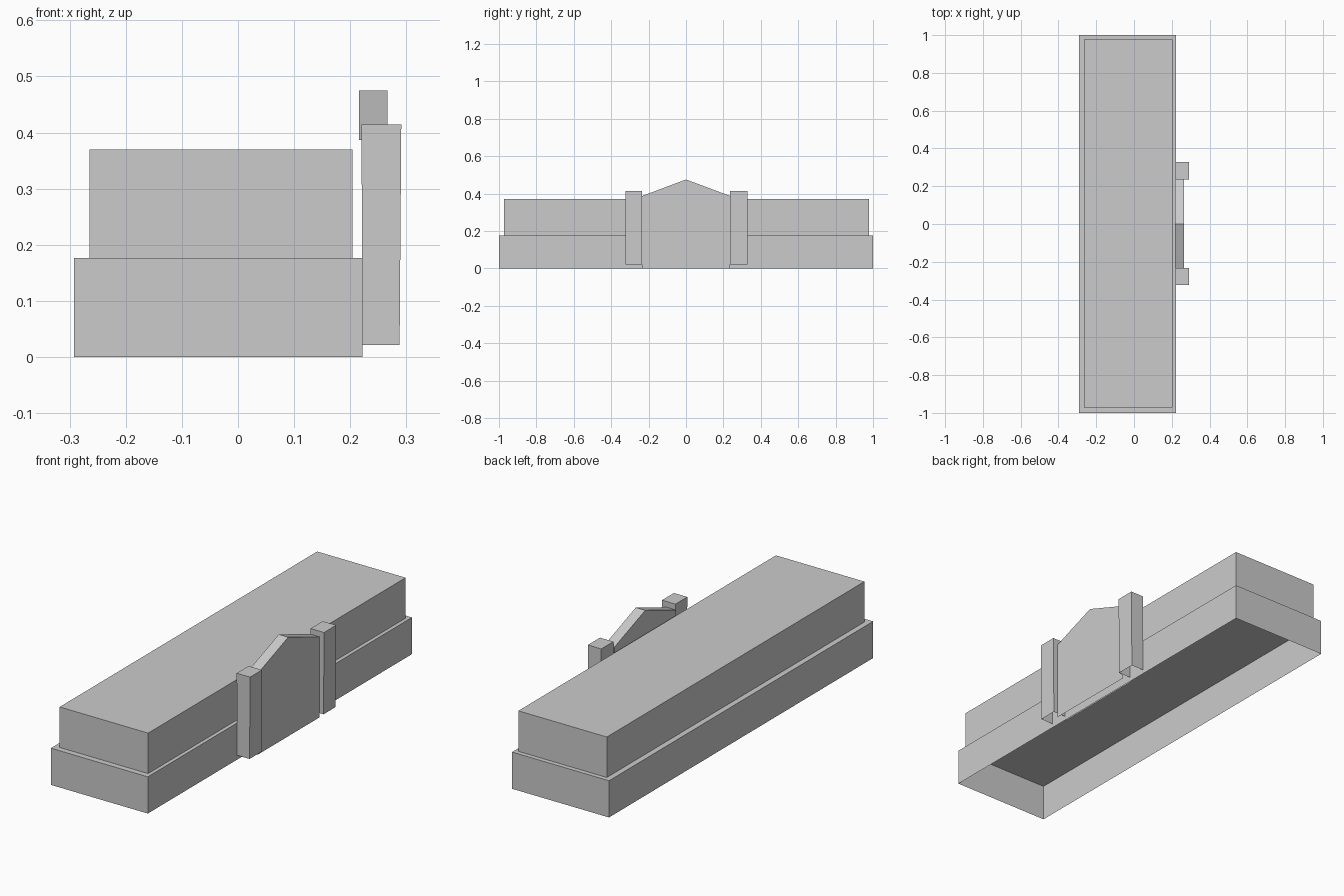
import bpy

if "Cube" in bpy.data.objects:
    bpy.data.objects.remove(bpy.data.objects["Cube"])

grey = bpy.data.materials.new("plain grey")
grey.diffuse_color = (0.6, 0.6, 0.6, 1)
grey.use_nodes = True
grey.node_tree.nodes["Principled BSDF"].inputs["Base Color"].default_value = grey.diffuse_color


def mesh_object(name, verts, faces):
    mesh = bpy.data.meshes.new(name)
    mesh.from_pydata(verts, [], faces)
    mesh.materials.append(grey)
    obj = bpy.data.objects.new(name, mesh)
    bpy.context.collection.objects.link(obj)
    return obj


def box(name, x, y, z, bottom=True, top_x=None):
    """Box from ranges; optionally open below or with a different top x range."""
    tx = top_x or x
    verts = [(x[0], y[0], z[0]), (x[1], y[0], z[0]), (x[1], y[1], z[0]), (x[0], y[1], z[0]),
             (tx[0], y[0], z[1]), (tx[1], y[0], z[1]), (tx[1], y[1], z[1]), (tx[0], y[1], z[1])]
    faces = [(4, 5, 6, 7)] + [(i, (i + 1) % 4, (i + 1) % 4 + 4, i + 4) for i in range(4)]
    if bottom:
        faces.append((3, 2, 1, 0))
    return mesh_object(name, verts, faces)


# Long building: wide open-bottomed lower storey, narrower upper storey
box("lower_storey", (-0.292, 0.222), (-1, 1), (0, 0.176), bottom=False)
box("upper_storey", (-0.265, 0.204), (-0.972, 0.978), (0.175, 0.37))

# Entrance pillars, slightly wider at the top
for side, y in (("left", (-0.324, -0.234)), ("right", (0.236, 0.328))):
    box(side + "_pillar", (0.222, 0.288), y, (0.021, 0.414),
        bottom=False, top_x=(0.220, 0.291))

# Gabled entrance slab between the pillars, its ends left open
profile = [(-0.234, 0), (0.236, 0), (0.236, 0.387), (0, 0.475), (-0.234, 0.387)]
slab = [(x, y, z) for x in (0.266, 0.216) for y, z in profile]
mesh_object("entrance_gable", slab,
            [(0, 1, 2, 3, 4), (9, 8, 7, 6, 5), (3, 2, 7, 8), (4, 3, 8, 9)])
